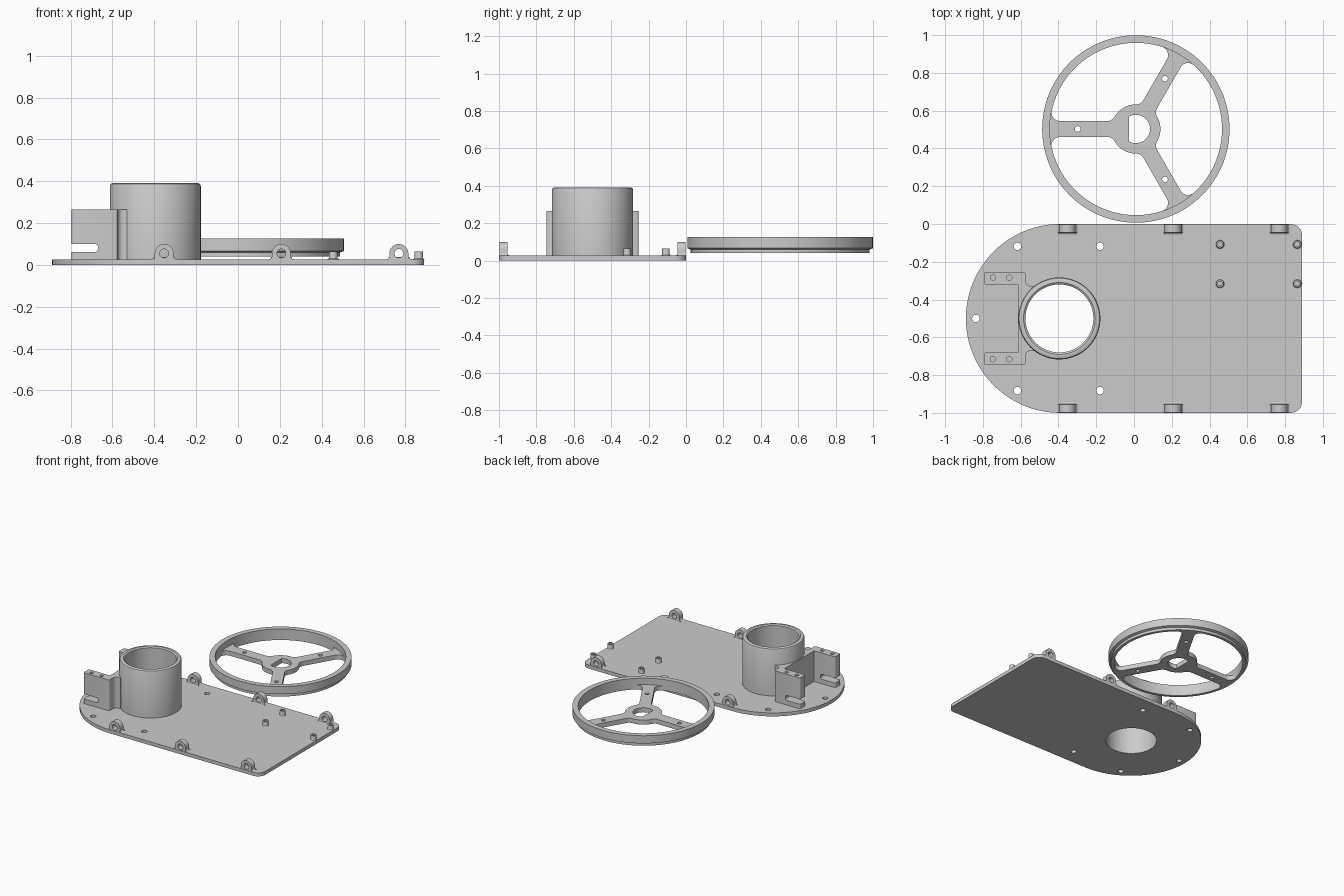
import bpy, bmesh
from math import sin, cos, pi, radians, sqrt, atan2
from mathutils import Matrix, Vector

if "Cube" in bpy.data.objects:
    bpy.data.objects.remove(bpy.data.objects["Cube"])

grey = bpy.data.materials.new("plain grey")
grey.use_nodes = True
grey.diffuse_color = (0.6, 0.6, 0.6, 1)
grey.node_tree.nodes["Principled BSDF"].inputs["Base Color"].default_value = (0.6, 0.6, 0.6, 1)

PLATE = 0.027
TOWER = Vector((-0.395, -0.5))
WHEEL = Vector((0.01, 0.503))
FLIP = Matrix.Rotation(pi / 2, 4, 'X')  # turns an xy profile into an xz profile


def arc(cx, cy, r, a0, a1, n=12):
    return [(cx + r * cos(radians(a0 + (a1 - a0) * i / n)),
             cy + r * sin(radians(a0 + (a1 - a0) * i / n))) for i in range(n + 1)]


def finish(name, bm):
    bmesh.ops.recalc_face_normals(bm, faces=bm.faces)
    me = bpy.data.meshes.new(name)
    bm.to_mesh(me)
    bm.free()
    me.materials.append(grey)
    ob = bpy.data.objects.new(name, me)
    bpy.context.collection.objects.link(ob)
    return ob


def prism(name, pts, z0, z1, matrix=Matrix()):
    bm = bmesh.new()
    face = bm.faces.new([bm.verts.new((x, y, z0)) for x, y in pts])
    top = bmesh.ops.extrude_face_region(bm, geom=[face])
    verts = [v for v in top["geom"] if isinstance(v, bmesh.types.BMVert)]
    bmesh.ops.translate(bm, vec=(0, 0, z1 - z0), verts=verts)
    bm.transform(matrix)
    return finish(name, bm)


def disc(name, x, y, r, z0, z1, n=32):
    return prism(name, arc(x, y, r, 0, 360 - 360 / n, n - 1), z0, z1)


def lathe(name, profile, centre, n=96):
    """Closed (radius, z) profile turned about a vertical axis."""
    bm = bmesh.new()
    rings = [[bm.verts.new((centre.x + r * cos(2 * pi * i / n),
                            centre.y + r * sin(2 * pi * i / n), z))
              for r, z in profile] for i in range(n)]
    m = len(profile)
    for i in range(n):
        a, b = rings[i], rings[(i + 1) % n]
        for j in range(m):
            k = (j + 1) % m
            bm.faces.new((a[j], b[j], b[k], a[k]))
    return finish(name, bm)


def combine(ob, tools, operation='DIFFERENCE'):
    for tool in tools:
        mod = ob.modifiers.new("combine", 'BOOLEAN')
        mod.operation, mod.solver, mod.object = operation, 'EXACT', tool
        bpy.context.view_layer.objects.active = ob
        bpy.ops.object.modifier_apply(modifier=mod.name)
        bpy.data.objects.remove(tool)


# Base plate: round at one end, small corner radii at the other
plate = prism("base_plate",
              arc(-0.39, -0.5, 0.5, 90, 270, 48)
              + arc(0.83, -0.94, 0.06, -90, 0, 8)
              + arc(0.83, -0.06, 0.06, 0, 90, 8), 0, PLATE)
hole_spots = [(-0.837, -0.5)] + [(x, y) for x in (-0.617, -0.18) for y in (-0.118, -0.882)]
combine(plate, [disc("cutter", x, y, 0.02, -0.1, 0.1, 24) for x, y in hole_spots]
        + [disc("cutter", TOWER.x, TOWER.y, 0.18, -0.1, 0.1, 96)])

# Hollow tower with softened rim
tower = lathe("tower", [(0.18, PLATE), (0.217, PLATE), (0.217, 0.378), (0.213, 0.387),
                        (0.204, 0.391), (0.19, 0.391), (0.18, 0.384)], TOWER)

# U-shaped bracket joined to the tower, half outline mirrored across its middle
fillet = arc(-0.548, 0.199, 0.027, 180, 270, 6)
half = ([(-0.615, 0.18)] + arc(-0.783, 0.192, 0.012, 270, 180, 4)
        + arc(-0.783, 0.235, 0.012, 180, 90, 4)
        + arc(-0.587, 0.235, 0.012, 90, 0, 4) + fillet + [(-0.53, 0.172), (-0.53, 0)])
outline = [(x, TOWER.y + y) for x, y in half]
outline += [(x, TOWER.y - y) for x, y in reversed(half[:-1])]
bracket = prism("motor_bracket", outline, PLATE, 0.264)
slot = prism("cutter", [(-0.9, 0.062)] + arc(-0.683, 0.075, 0.013, -90, 0, 5)
             + arc(-0.683, 0.087, 0.013, 0, 90, 5) + [(-0.9, 0.1)], 0.1, 0.9, FLIP)
combine(bracket, [slot, disc("cutter", TOWER.x, TOWER.y, 0.2, -0.1, 0.5, 96)]
        + [disc("cutter", x, TOWER.y + s * 0.216, 0.014, 0.1, 0.4, 20)
           for x in (-0.747, -0.66) for s in (-1, 1)])

# Hinge lugs along both long edges
lugs = []
for side, y0 in (("front", 0.955), ("back", 0.003)):
    for i, x in enumerate((-0.353, 0.207, 0.769)):
        shape = (arc(x + 0.06, PLATE + 0.015, 0.015, 270, 180, 5)
                 + arc(x, 0.055, 0.045, 0, 180, 24)
                 + arc(x - 0.06, PLATE + 0.015, 0.015, 0, -90, 5))
        lug = prism(f"{side}_lug_{i + 1}", shape, y0, y0 + 0.042, FLIP)
        combine(lug, [prism("cutter", arc(x, 0.055, 0.021, 0, 345, 23),
                            y0 - 0.1, y0 + 0.1, FLIP)])
        lugs.append(lug)
        # Small sloped foot on the inward face
        inner = -y0 if side == "front" else -y0 - 0.042
        d = 1 if side == "front" else -1
        turn = Matrix(((0, 0, 1, 0), (1, 0, 0, 0), (0, 1, 0, 0), (0, 0, 0, 1)))
        prism(f"{side}_lug_foot_{i + 1}",
              [(inner, PLATE), (inner + d * 0.011, PLATE), (inner + d * 0.003, PLATE + 0.004),
               (inner, PLATE + 0.011)], x - 0.05, x + 0.05, turn)

# Hollow mounting posts with flared feet
posts = [lathe(f"mounting_post_{i + 1}",
               [(0.012, PLATE), (0.027, PLATE), (0.022, PLATE + 0.003), (0.02, PLATE + 0.008),
                (0.02, 0.065), (0.012, 0.065)], Vector(p), 24)
         for i, p in enumerate([(x, y) for x in (0.455, 0.864) for y in (-0.107, -0.315)])]

# Wheel rim with a stepped lower edge
wheel = lathe("wheel", [(0.456, 0.04), (0.478, 0.04), (0.478, 0.06), (0.496, 0.066),
                        (0.496, 0.125), (0.456, 0.125)], WHEEL, 128)

# Hub and three spokes as one outline, filleted at both ends of each spoke
HUB, BORE, HALF, F = 0.13, 0.456, 0.042, 0.045
v = HALF + F
u_in, u_out = sqrt((HUB + F) ** 2 - v * v), sqrt((BORE - F) ** 2 - v * v)
hub_angle, rim_angle = [atan2(v, u) * 180 / pi for u in (u_in, u_out)]
side_pts = (arc(u_out, v, F, rim_angle, -90, 10)
            + arc(u_in, v, F, 270, 180 + hub_angle, 8))
side_pts = arc(0, 0, 0.468, 0, rim_angle, 4) + side_pts
spider = []
for a in (60, 180, 300):
    turn = Matrix.Rotation(radians(a), 2)
    spoke = [(x, -y) for x, y in reversed(side_pts[1:])] + side_pts
    spoke += arc(0, 0, HUB, hub_angle, 120 - hub_angle, 14)[1:-1]
    spider += [tuple(turn @ Vector(p) + WHEEL) for p in spoke]
spokes = prism("spokes", spider, 0.04, 0.075)
flat = atan2(sqrt(0.075 ** 2 - 0.036 ** 2), -0.036) * 180 / pi
combine(spokes, [prism("cutter", arc(WHEEL.x, WHEEL.y, 0.075, -flat, flat, 40), 0, 0.2)]
        + [disc("cutter", WHEEL.x + 0.308 * cos(radians(a)), WHEEL.y + 0.308 * sin(radians(a)),
                0.015, 0, 0.2, 20) for a in (60, 180, 300)])
combine(wheel, [spokes], 'UNION')

# Smooth curved walls, crisp edges
for ob in [plate, tower, bracket, wheel] + lugs + posts:
    bpy.ops.object.select_all(action='DESELECT')
    ob.select_set(True)
    bpy.context.view_layer.objects.active = ob
    bpy.ops.object.shade_smooth_by_angle(angle=radians(30))
